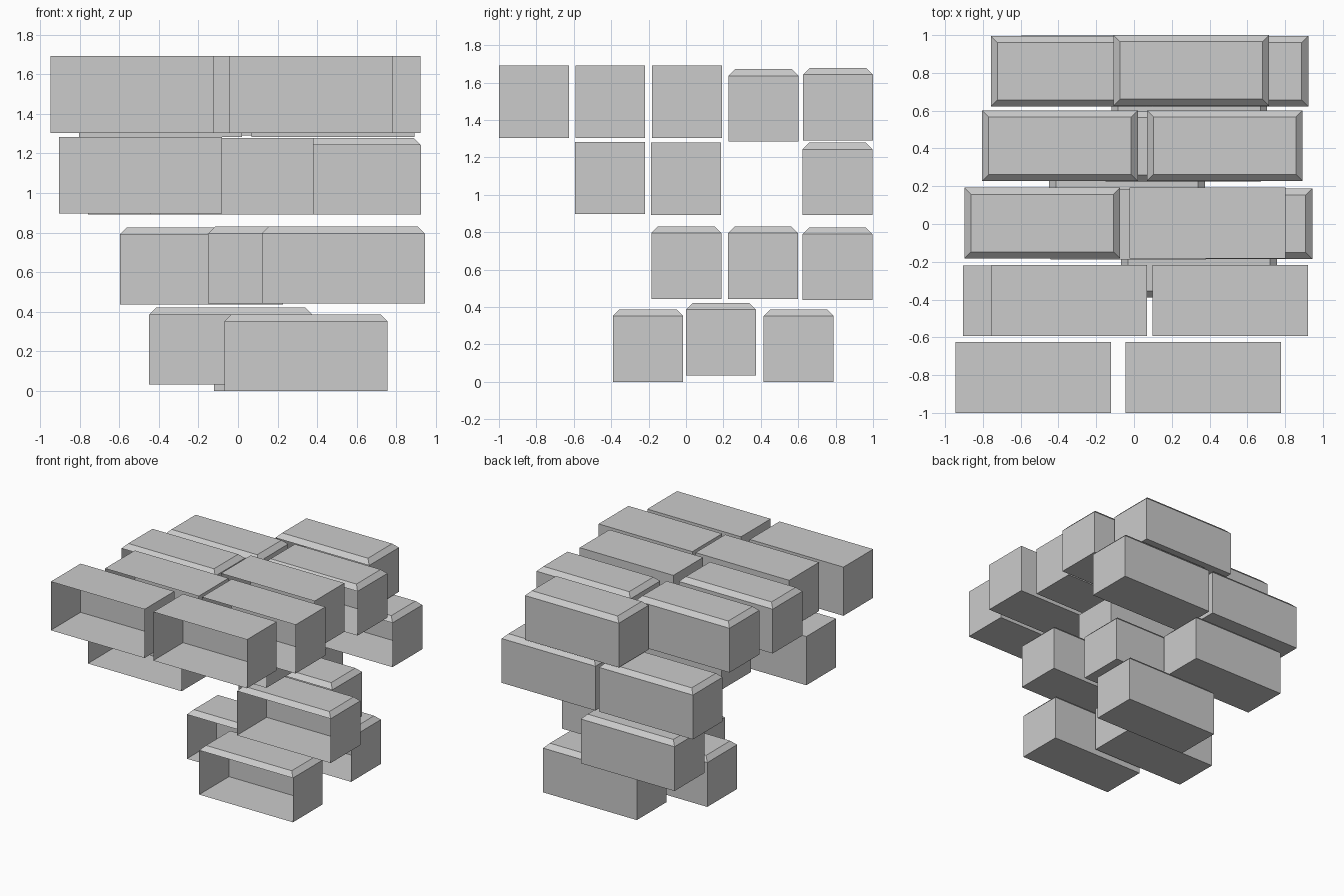
import bpy, bmesh

if "Cube" in bpy.data.objects:
    bpy.data.objects.remove(bpy.data.objects["Cube"])

W, D, H = 0.824, 0.374, 0.387   # block size
C = 0.035                       # top edge chamfer


def block(name, x, y, z, chamfered):
    """Hollow block with its minimum corner at x, y, z; the front is open."""
    bm = bmesh.new()

    def ring(inset, height):
        return [bm.verts.new((px, py, height)) for px, py in (
            (inset, inset), (W - inset, inset),
            (W - inset, D - inset), (inset, D - inset))]

    rings = [ring(0, 0), ring(0, H - C if chamfered else H)]
    if chamfered:
        rings.append(ring(C, H))
    for level, (a, b) in enumerate(zip(rings, rings[1:])):
        for i in range(4):
            if level == 0 and i == 0:
                continue        # open front
            j = (i + 1) % 4
            bm.faces.new((a[i], a[j], b[j], b[i]))
    bm.faces.new(rings[0][::-1])
    bm.faces.new(rings[-1])
    mesh = bpy.data.meshes.new(name)
    bm.to_mesh(mesh)
    bm.free()
    ob = bpy.data.objects.new(name, mesh)
    ob.location = (x, y, z)
    bpy.context.collection.objects.link(ob)


# Rows per course: (left edges, front edge, base height, chamfered flags)
courses = {
    "bottom_block": [
        ([-0.068], -0.39, 0.0, [1]),
        ([-0.449], 0.0, 0.034, [1]),
        ([-0.12], 0.415, 0.0, [1])],
    "lower_block": [
        ([0.12], -0.185, 0.443, [1]),
        ([-0.152], 0.225, 0.443, [1]),
        ([-0.597], 0.623, 0.438, [1])],
    "upper_block": [
        ([-0.904], -0.594, 0.896, [0]),
        ([-0.442], -0.188, 0.891, [0]),
        ([-0.758, 0.099], 0.622, 0.891, [1, 1])],
    "top_block": [
        ([-0.946, -0.045], -1.0, 1.304, [0, 0]),
        ([-0.755, 0.097], -0.592, 1.304, [0, 0]),
        ([-0.897, -0.023], -0.182, 1.304, [1, 0]),
        ([-0.804, 0.068], 0.228, 1.284, [1, 1]),
        ([-0.109], 0.626, 1.290, [1])],
}

for name, rows in courses.items():
    for r, (lefts, y, z, flags) in enumerate(rows, 1):
        for k, (x, flag) in enumerate(zip(lefts, flags), 1):
            block(f"{name}_row{r}_{k}", x, y, z, flag)
